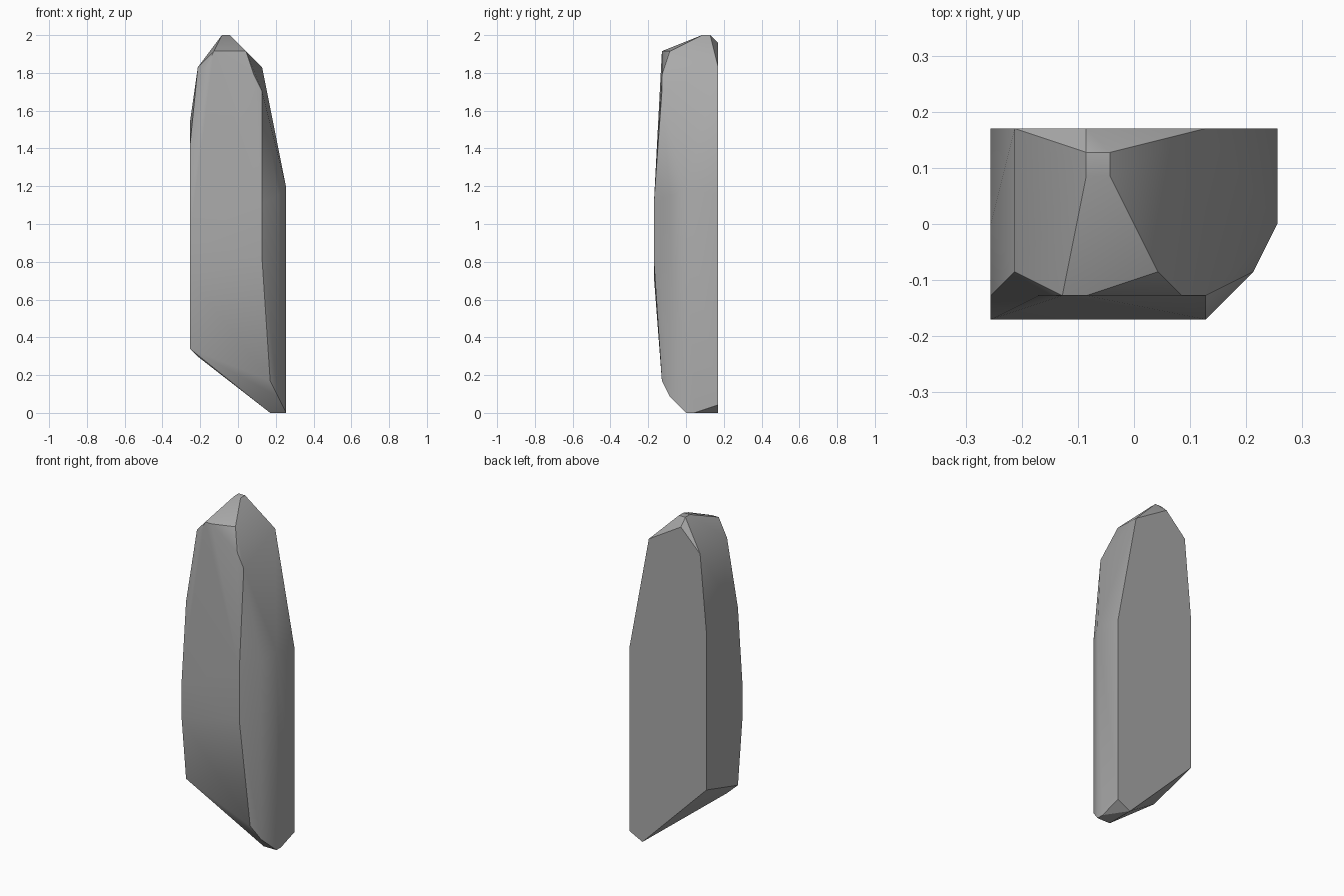
import bpy
import bmesh
import math
from mathutils import Vector

default_cube = bpy.data.objects.get("Cube")
if default_cube:
    bpy.data.objects.remove(default_cube, do_unlink=True)

# One carving step; every corner of the stone sits on this grid
STEP = 2 / 47


def make_material(name, colour):
    material = bpy.data.materials.new(name)
    material.use_nodes = True
    material.diffuse_color = colour
    shader = material.node_tree.nodes["Principled BSDF"]
    shader.inputs["Base Color"].default_value = colour
    shader.inputs["Roughness"].default_value = 0.8
    return material


def level(z, *corners):
    """Corners (x, y) sharing one height."""
    return [Vector((x, y, z)) for x, y in corners]


def upright(x, y, *heights):
    """Corners stacked above one another along a vertical edge."""
    return [Vector((x, y, z)) for z in heights]


def flat_back(y, *outline):
    """Outline (x, z) of the split rear face."""
    return [Vector((x, y, z)) for x, z in outline]


def make_stone(name, corners, material):
    mesh = bpy.data.meshes.new(name)
    bm = bmesh.new()
    for corner in corners:
        bm.verts.new(corner * STEP)
    hull = bmesh.ops.convex_hull(bm, input=bm.verts)
    spare = {v for v in hull["geom_interior"] + hull["geom_unused"]
             if isinstance(v, bmesh.types.BMVert)}
    bmesh.ops.delete(bm, geom=list(spare), context="VERTS")
    # Merge flat triangles into clean facets
    bmesh.ops.dissolve_limit(bm, angle_limit=math.radians(1),
                             verts=bm.verts, edges=bm.edges)
    bmesh.ops.recalc_face_normals(bm, faces=bm.faces)
    bm.to_mesh(mesh)
    bm.free()
    mesh.materials.append(material)
    stone = bpy.data.objects.new(name, mesh)
    bpy.context.collection.objects.link(stone)
    for other in bpy.context.selected_objects:
        other.select_set(False)
    stone.select_set(True)
    bpy.context.view_layer.objects.active = stone
    bpy.ops.object.shade_smooth_by_angle(angle=math.radians(30))
    return stone


# Flat rear face
rear = flat_back(4, (6, 1), (6, 27), (3, 43), (-2, 46),
                 (-5, 43), (-6, 32), (-6, 10), (4, 0))

# Small crown and the sloping shoulders below it
crown = level(47, (-2, 3), (-1, 3), (-1, 2), (-2, 2))
shoulders = (level(45, (-3, -3), (-2, -3), (1, -2))
             + level(43, (-5, -2), (-4, -3))
             + upright(2, -3, 42) + upright(3, -3, 40))

# Bowed front face and the bevelled flank
front = upright(-6, -3, 8, 33) + upright(-6, -4, 17, 22) + upright(3, -4, 19, 26)
flanks = upright(-6, 0, 36) + upright(5, -2, 2, 27) + upright(6, 0, 0, 28)

# Slanted broken foot
foot = level(0, (4, 0), (6, 1)) + upright(4, -3, 4) + upright(-5, -2, 7)

grey_stone = make_material("grey_stone", (0.4, 0.4, 0.4, 1))
make_stone("stone_shard", rear + crown + shoulders + front + flanks + foot, grey_stone)
